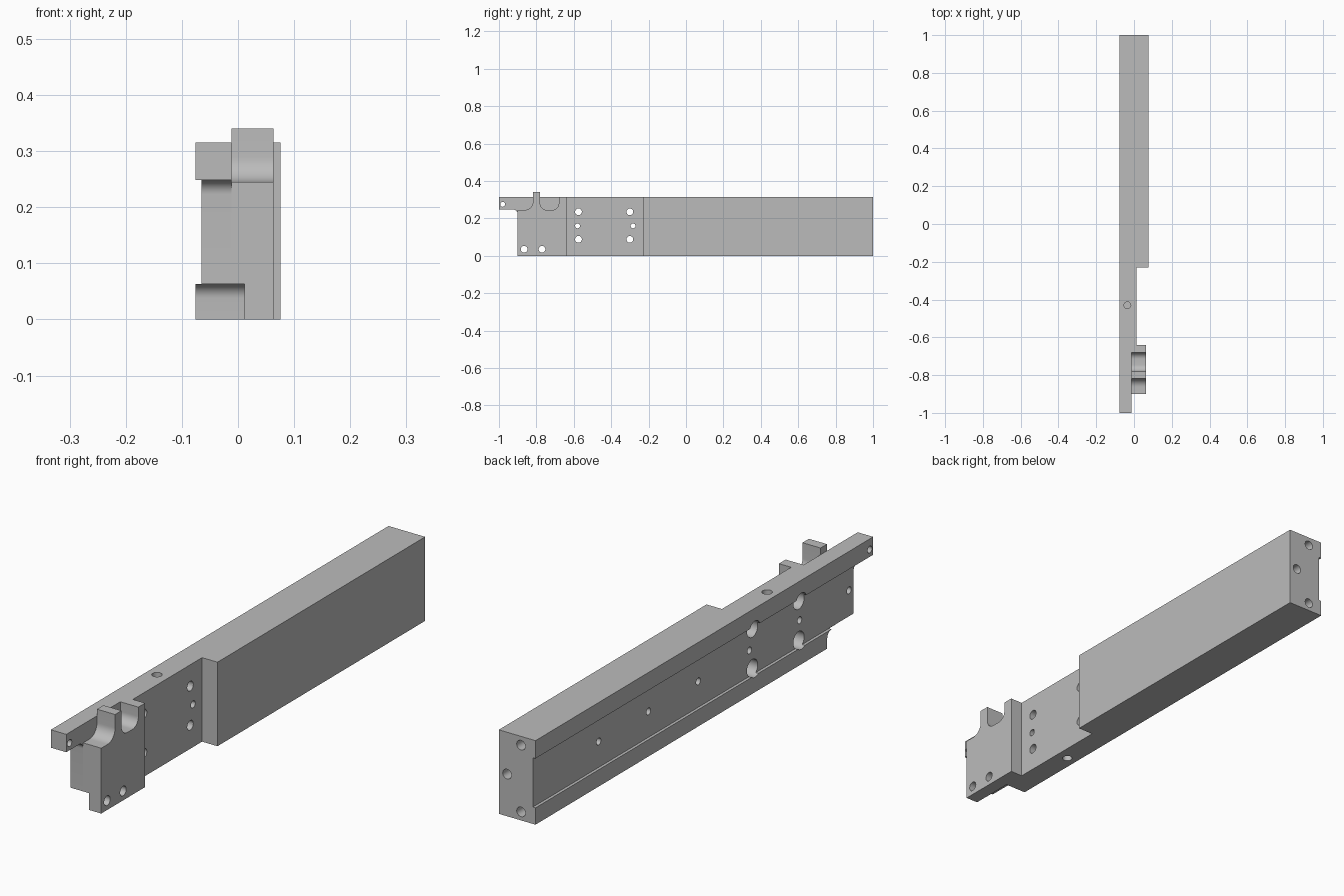
import bpy
import math
from mathutils import Vector, Matrix

cube = bpy.data.objects.get("Cube")
if cube:
    bpy.data.objects.remove(cube, do_unlink=True)

metal = bpy.data.materials.new("machined_grey")
metal.use_nodes = True
GREY = (0.5, 0.5, 0.5, 1.0)
metal.diffuse_color = GREY
bsdf = next(n for n in metal.node_tree.nodes if n.type == "BSDF_PRINCIPLED")
bsdf.inputs["Base Color"].default_value = GREY


def rounded(points, steps=10):
    """Expand (a, b, radius) corners of a right-angled outline into arcs."""
    out = []
    for i, p in enumerate(points):
        corner = Vector(p[:2])
        if len(p) == 2:
            out.append(corner)
            continue
        before = (Vector(points[i - 1][:2]) - corner).normalized() * p[2]
        after = (Vector(points[(i + 1) % len(points)][:2]) - corner).normalized() * p[2]
        for k in range(steps + 1):
            t = math.pi / 2 * k / steps
            out.append(corner + before * (1 - math.sin(t)) + after * (1 - math.cos(t)))
    return out


def prism(name, points, axis, lo, hi):
    """Extrude an outline: axis X takes (y, z) points, axis Z takes (x, y)."""
    outline = rounded(points)
    n = len(outline)
    verts = [(h, p.x, p.y) if axis == "X" else (p.x, p.y, h)
             for h in (lo, hi) for p in outline]
    faces = [tuple(reversed(range(n))), tuple(range(n, 2 * n))]
    faces += [(i, (i + 1) % n, n + (i + 1) % n, n + i) for i in range(n)]
    mesh = bpy.data.meshes.new(name)
    mesh.from_pydata(verts, [], faces)
    mesh.materials.append(metal)
    obj = bpy.data.objects.new(name, mesh)
    bpy.context.collection.objects.link(obj)
    return obj


def box_outline(a0, a1, b0, b1):
    return [(a0, b0), (a1, b0), (a1, b1), (a0, b1)]


def drill(start, end, radius):
    """Round cutter running from start to end."""
    start, end = Vector(start), Vector(end)
    ring = [(radius * math.cos(math.tau * i / 32), radius * math.sin(math.tau * i / 32))
            for i in range(32)]
    obj = prism("drill", ring, "Z", 0, (end - start).length)
    turn = (end - start).to_track_quat("Z", "Y").to_matrix().to_4x4()
    obj.data.transform(Matrix.Translation(start) @ turn)
    return obj


def cut(target, cutter):
    cutter.hide_render = True
    mod = target.modifiers.new("cut", "BOOLEAN")
    mod.operation = "DIFFERENCE"
    mod.solver = "EXACT"
    mod.object = cutter
    bpy.context.view_layer.objects.active = target
    bpy.ops.object.modifier_apply(modifier=mod.name)
    bpy.data.objects.remove(cutter, do_unlink=True)


LEFT, RAIL, PLATE, FLOOR = 0.076, -0.012, 0.012, -0.065
TOP, LEDGE, SILL, FRONT, SHOULDER = 0.315, 0.248, 0.063, -0.9, -0.64
BIG, SMALL = 0.018, 0.013


def lower_undercut():
    return prism("undercut", [(-1.2, -0.1), (-0.728, -0.1), (-0.728, SILL, 0.025),
                              (-1.2, SILL)], "X", -0.2, PLATE)


# Main bar: thick rear block, thin plate and slim front rail
bar = prism("main_bar", [(-LEFT, -1), (RAIL, -1), (RAIL, SHOULDER), (PLATE, SHOULDER),
                         (PLATE, -0.23), (LEFT, -0.23), (LEFT, 1), (-LEFT, 1)],
            "Z", 0, TOP)
cut(bar, prism("channel", box_outline(-2, 2, SILL, LEDGE), "X", -0.2, FLOOR))
cut(bar, prism("rail_undercut", [(-1.2, -0.1), (FRONT, -0.1), (FRONT, LEDGE, 0.025),
                                 (-1.2, LEDGE)], "X", -0.2, 0.2))
cut(bar, lower_undercut())

# Mounting holes through the plate, counterbored from the channel side
for y, y_pin in ((-0.575, -0.58), (-0.3, -0.283)):
    for z in (0.088, 0.235):
        cut(bar, drill((-0.2, y, z), (-0.02, y, z), 0.032))
        cut(bar, drill((-0.2, y, z), (0.05, y, z), BIG))
    cut(bar, drill((-0.2, y_pin, 0.16), (0.05, y_pin, 0.16), SMALL))

# Rail hole and blind holes along the channel
cut(bar, drill((-0.2, -0.98, 0.275), (0.05, -0.98, 0.275), SMALL))
for y in (-0.873, 0.02, 0.315, 0.61):
    cut(bar, drill((-0.2, y, 0.16), (-0.03, y, 0.16), SMALL))

# Blind holes in the rear end, top and bottom
for x, z in ((-0.016, 0.282), (0.042, 0.158), (-0.016, 0.032)):
    cut(bar, drill((x, 1.1, z), (x, 0.9, z), BIG))
for outer, inner in ((TOP + 0.1, TOP - 0.07), (-0.1, 0.07)):
    cut(bar, drill((-0.035, -0.43, outer), (-0.035, -0.43, inner), BIG))

# Front block with rounded pocket and upright post
block = prism("front_block", [(FRONT, 0), (SHOULDER, 0), (SHOULDER, TOP), (-0.68, TOP),
                              (-0.68, 0.245, 0.035), (-0.78, 0.245, 0.035),
                              (-0.78, 0.34), (-0.818, 0.34),
                              (-0.818, 0.245, 0.045), (FRONT, 0.245)],
              "X", RAIL, 0.063)
cut(block, lower_undercut())
for y in (-0.865, -0.77):
    cut(block, drill((-0.05, y, 0.035), (0.2, y, 0.035), BIG))

# Smooth the bores and fillets, keep machined edges crisp
for obj in (bar, block):
    bpy.ops.object.select_all(action="DESELECT")
    obj.select_set(True)
    bpy.context.view_layer.objects.active = obj
    bpy.ops.object.shade_smooth_by_angle(angle=math.radians(30))
